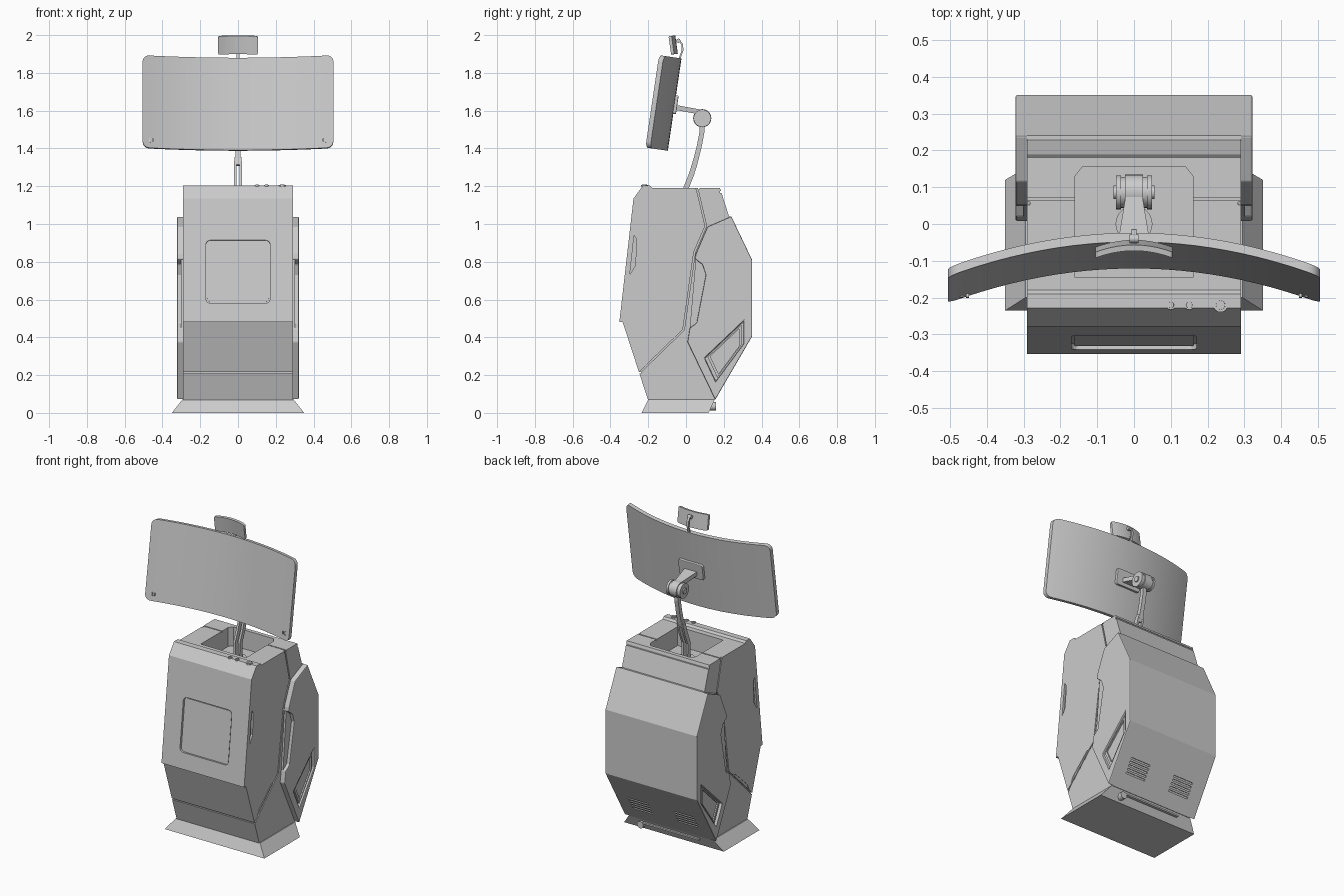
import bpy, bmesh, math
from mathutils import Matrix, Vector

cube = bpy.data.objects.get("Cube")
if cube:
    bpy.data.objects.remove(cube, do_unlink=True)

GREY = (0.6, 0.6, 0.6, 1)
grey = bpy.data.materials.new("light grey")
grey.use_nodes = True
grey.diffuse_color = GREY
grey.node_tree.nodes["Principled BSDF"].inputs["Base Color"].default_value = GREY


def finish(name, bm, matrix=None):
    bmesh.ops.recalc_face_normals(bm, faces=bm.faces)
    if matrix:
        bm.transform(matrix)
    mesh = bpy.data.meshes.new(name)
    bm.to_mesh(mesh)
    bm.free()
    mesh.materials.append(grey)
    obj = bpy.data.objects.new(name, mesh)
    bpy.context.collection.objects.link(obj)
    return obj


def prism(name, pts, a, b, axis="X", matrix=None, slices=0, sag=0):
    """Extrude a flat outline along an axis; optionally slice across x and bow it."""
    place = {"X": lambda p, t: (t, *p), "Y": lambda p, t: (p[0], t, p[1]),
             "Z": lambda p, t: (*p, t)}[axis]
    bm = bmesh.new()
    face = bm.faces.new([bm.verts.new(place(p, a)) for p in pts])
    new = bmesh.ops.extrude_face_region(bm, geom=[face])["geom"]
    shift = Vector(place((0, 0), b - a))
    bmesh.ops.translate(bm, vec=shift, verts=[v for v in new if isinstance(v, bmesh.types.BMVert)])
    if slices:
        half = max(p[0] for p in pts)
        for i in range(1, slices):
            x = half * (2 * i / slices - 1)
            bmesh.ops.bisect_plane(bm, geom=bm.verts[:] + bm.edges[:] + bm.faces[:],
                                   plane_co=(x, 0, 0), plane_no=(1, 0, 0))
        for v in bm.verts:
            v.co.y -= sag * (v.co.x / half) ** 2
    return finish(name, bm, matrix)


def box(name, lo, hi, matrix=None):
    return prism(name, [(lo[0], lo[1]), (hi[0], lo[1]), (hi[0], hi[1]), (lo[0], hi[1])],
                 lo[2], hi[2], "Z", matrix)


def cylinder(name, r, depth, loc, axis="Z", r2=None):
    bm = bmesh.new()
    bmesh.ops.create_cone(bm, cap_ends=True, segments=32, radius1=r,
                          radius2=r if r2 is None else r2, depth=depth)
    turn = {"X": Matrix.Rotation(math.pi / 2, 4, "Y"), "Z": Matrix(),
            "Y": Matrix.Rotation(math.pi / 2, 4, "X")}[axis]
    obj = finish(name, bm, Matrix.Translation(loc) @ turn)
    smooth(obj)
    return obj


def rounded(w, h, r, n=6):
    pts = []
    for k, (sx, sz) in enumerate([(1, 1), (-1, 1), (-1, -1), (1, -1)]):
        for i in range(n + 1):
            a = math.pi / 2 * (k + i / n)
            pts.append((sx * (w - r) + r * math.cos(a), sz * (h - r) + r * math.sin(a)))
    return pts


def ribbon(path, width):
    """Outline of a strip of constant width following a path."""
    path = [Vector(p) for p in path]
    left, right = [], []
    for i, p in enumerate(path):
        d1 = (p - path[max(i - 1, 0)]).normalized()
        d2 = (path[min(i + 1, len(path) - 1)] - p).normalized()
        d = (d1 + d2).normalized()
        side = Vector((-d.y, d.x)) * width / 2
        left.append(p + side)
        right.append(p - side)
    return [tuple(p) for p in left + right[::-1]]


def cut(obj, *cutters):
    for c in cutters:
        mod = obj.modifiers.new("cut", "BOOLEAN")
        mod.operation, mod.solver, mod.object = "DIFFERENCE", "EXACT", c
        c.hide_render = True
        c.hide_set(True)


def bevel(obj, width, segments=2):
    mod = obj.modifiers.new("bevel", "BEVEL")
    mod.width, mod.segments, mod.limit_method = width, segments, "ANGLE"


def smooth(obj):
    bpy.ops.object.select_all(action="DESELECT")
    obj.select_set(True)
    bpy.context.view_layer.objects.active = obj
    bpy.ops.object.shade_smooth_by_angle(angle=math.radians(35))


W = 0.29  # half width of the cabinet

# Flared plinth
bm = bmesh.new()
rings = [[bm.verts.new((sx * x, y, z)) for sx, y in [(-1, y0), (1, y0), (1, y1), (-1, y1)]]
         for x, y0, y1, z in [(0.35, -0.235, 0.12, 0), (W + 0.005, -0.2, 0.152, 0.07)]]
bm.faces.new(rings[0])
bm.faces.new(rings[1])
for i in range(4):
    j = (i + 1) % 4
    bm.faces.new((rings[0][i], rings[0][j], rings[1][j], rings[1][i]))
finish("plinth", bm)

# Cabinet body with open tray in the top
body = prism("cabinet_body", [(-0.2, 0.065), (-0.335, 0.48), (-0.262, 1.13), (-0.215, 1.19), (0.18, 1.19),
                              (0.228, 1.04), (0.333, 0.81), (0.333, 0.4), (0.145, 0.065)], -W, W)
cut(body, prism("tray_cutter", [(-0.16, -0.145), (0.16, -0.145), (0.16, 0.13), (0.14, 0.155),
                                (-0.14, 0.155), (-0.16, 0.13)], 1.07, 1.3, "Z"))
seam = ribbon([(0.05, 1.21), (0.065, 1.16), (0.105, 0.99), (0.045, 0.85), (-0.013, 0.44), (-0.26, 0.2)], 0.008)
grip = [(-0.275, 0.94), (-0.262, 0.92), (-0.268, 0.78), (-0.305, 0.72), (-0.31, 0.74), (-0.287, 0.93)]
corner = ribbon([(-0.215, 0.25), (-0.2, 0.285), (-0.075, 0.4), (-0.055, 0.4)], 0.005)
for s in (-1, 1):
    cut(body, prism("seam_cutter", seam, s * (W - 0.008), s * 0.4),
        prism("grip_cutter", grip, s * (W - 0.012), s * 0.4),
        prism("corner_cutter", corner, s * (W - 0.003), s * 0.4),
        box("top_seam_cutter", (min(s * 0.16, s * 0.4), 0.064, 1.182), (max(s * 0.16, s * 0.4), 0.071, 1.25)))
cut(body, box("front_seam_cutter", (-0.4, -0.4, 0.208), (0.4, -0.238, 0.216)),
    box("rear_seam_cutter", (-0.4, 0.181, 1.165), (0.4, 0.25, 1.175)))

# Front panel with recessed rounded window
panel = prism("front_panel", [(-0.353, 0.48), (-0.278, 1.135), (-0.228, 1.203), (-0.19, 1.203), (-0.178, 1.188),
                              (-0.22, 1.175), (-0.255, 1.12), (-0.325, 0.48)], -W, W)
tilt = Matrix.Translation((0, -0.3226, 0.7475)) @ Matrix.Rotation(-math.atan(0.075 / 0.655), 4, "X")
cut(panel, prism("window_cutter", rounded(0.17, 0.168, 0.025), -0.1, 0.015, "Y", tilt))
prism("window_pane", rounded(0.163, 0.161, 0.02), 0.009, 0.016, "Y", tilt)

# Buttons and key switch on the sloping strip
for x, r in ((0.1, 0.01), (0.15, 0.01), (0.235, 0.015)):
    cylinder("button", r, 0.02, (x, -0.22, 1.2), "Z", r * 0.8)
    cylinder("button_collar", r * 1.3, 0.008, (x, -0.22, 1.203))

# Back cover, with vents on the lower slope
outer = [(0.24, 1.04), (0.35, 0.81), (0.35, 0.405), (0.155, 0.07)]
back = prism("back_cover", outer + [(0.14, 0.07), (0.325, 0.405), (0.325, 0.81), (0.215, 1.04)], -W, W)
slope = Vector((0.195, 0.335)).normalized()
for s in (-1, 1):
    for i in range(5):
        p = Vector((0.155, 0.07)) + slope * (0.1 + i * 0.022)
        frame = Matrix.Translation((s * 0.16, p.x, p.y)) @ Matrix.Rotation(math.atan2(slope.y, slope.x), 4, "X")
        cut(back, box("vent_cutter", (-0.07, -0.005, -0.01), (0.07, 0.005, 0.03), frame))

# Side covers with notch and handle pocket
side = outer + [(0.008, 0.375), (0.02, 0.45), (0.056, 0.475), (0.105, 0.73), (0.087, 0.785),
                (0.048, 0.815), (0.052, 0.84), (0.114, 0.985)]
inner = [(0.052, 0.82), (0.087, 0.785), (0.105, 0.73), (0.056, 0.475), (0.02, 0.45)]
pocket = [(0.305, 0.487), (0.305, 0.365), (0.157, 0.165), (0.098, 0.29)]
mid = Vector((0.216, 0.327))
for s, label in ((1, "left"), (-1, "right")):
    cover = prism(label + "_side_cover", side, s * 0.28, s * 0.322)
    cut(cover, prism("pocket_cutter", pocket, s * 0.304, s * 0.4))
    bevel(cover, 0.005)
    ring = [tuple(mid + (Vector(p) - mid) * 0.86) for p in pocket]
    core = [tuple(mid + (Vector(p) - mid) * 0.74) for p in pocket]
    lip = prism(label + "_pocket_rim", ring, s * 0.3, s * 0.314)
    cut(lip, prism("rim_cutter", core, s * 0.306, s * 0.4))
    prism(label + "_notch_step", inner, s * 0.28, s * 0.302)

# Rear cable plug and rail
cylinder("cable_plug", 0.022, 0.04, (0.21, 0.14, 0.035), "Y")
box("cable_rail", (-0.2, 0.12, 0.045), (0.2, 0.158, 0.055))

# Curved screen with mount plate
a = math.radians(8.4)
hang = Matrix.Translation((0, -0.06, 1.632)) @ Matrix.Rotation(-a, 4, "X")
screen = prism("curved_screen", rounded(0.505, 0.247, 0.035), -0.025, 0, "Y", hang, 24, 0.095)
smooth(screen)
for s in (-1, 1):
    for dx, h in ((0.452, 0.008), (0.468, 0.012)):
        box("screen_key", (s * dx - 0.004, -0.111, -0.205 - h), (s * dx + 0.004, -0.09, -0.205 + h), hang)
bevel(prism("mount_plate", rounded(0.085, 0.05, 0.012), -0.01, 0.014, "Y", hang), 0.004)

# Lower arm: forked foot, then a slim curved bar
path = [(0, 1.07), (0, 1.19), (0.028, 1.26), (0.05, 1.33), (0.072, 1.42), (0.085, 1.49), (0.086, 1.56)]
for s in (-1, 1):
    prism("arm_fork", ribbon(path[:4], 0.028), s * 0.009, s * 0.022)
prism("arm_bar", ribbon(path[3:], 0.026), -0.013, 0.013)
prism("arm_neck", ribbon([(0.043, 1.31), (0.055, 1.35)], 0.027), -0.019, 0.019)
cylinder("arm_foot", 0.05, 0.03, (0, 0, 1.08))

# Hinge and upper arm
hinge = (0, 0.086, 1.56)
for r, d in ((0.048, 0.05), (0.042, 0.074), (0.048, 0.012)):
    cylinder("hinge_barrel", r, d, hinge, "X")
for s in (-1, 1):
    cylinder("hinge_cap", 0.046, 0.014, (s * 0.042, 0.086, 1.56), "X")
    cylinder("hinge_bolt", 0.018, 0.012, (s * 0.05, 0.086, 1.56), "X")
upper = prism("upper_arm", ribbon([(0.09, 1.59), (-0.055, 1.617)], 0.026), -0.02, 0.02)
for v in upper.data.vertices:
    if v.co.y < 0:
        v.co.x *= 2.2

# Camera bar clipped above the screen
lean = Matrix.Translation((0, -0.05, 1.95)) @ Matrix.Rotation(math.radians(8), 4, "X")
bar = prism("camera_bar", rounded(0.105, 0.049, 0.008), -0.016, 0.0, "Y", lean, 10, 0.02)
smooth(bar)
prism("camera_stem", ribbon([(-0.055, 1.965), (-0.035, 1.972), (-0.02, 1.95), (-0.018, 1.92), (-0.034, 1.875)], 0.009),
      -0.007, 0.007)
cylinder("camera_pivot", 0.011, 0.024, (0, -0.04, 1.97), "X")
